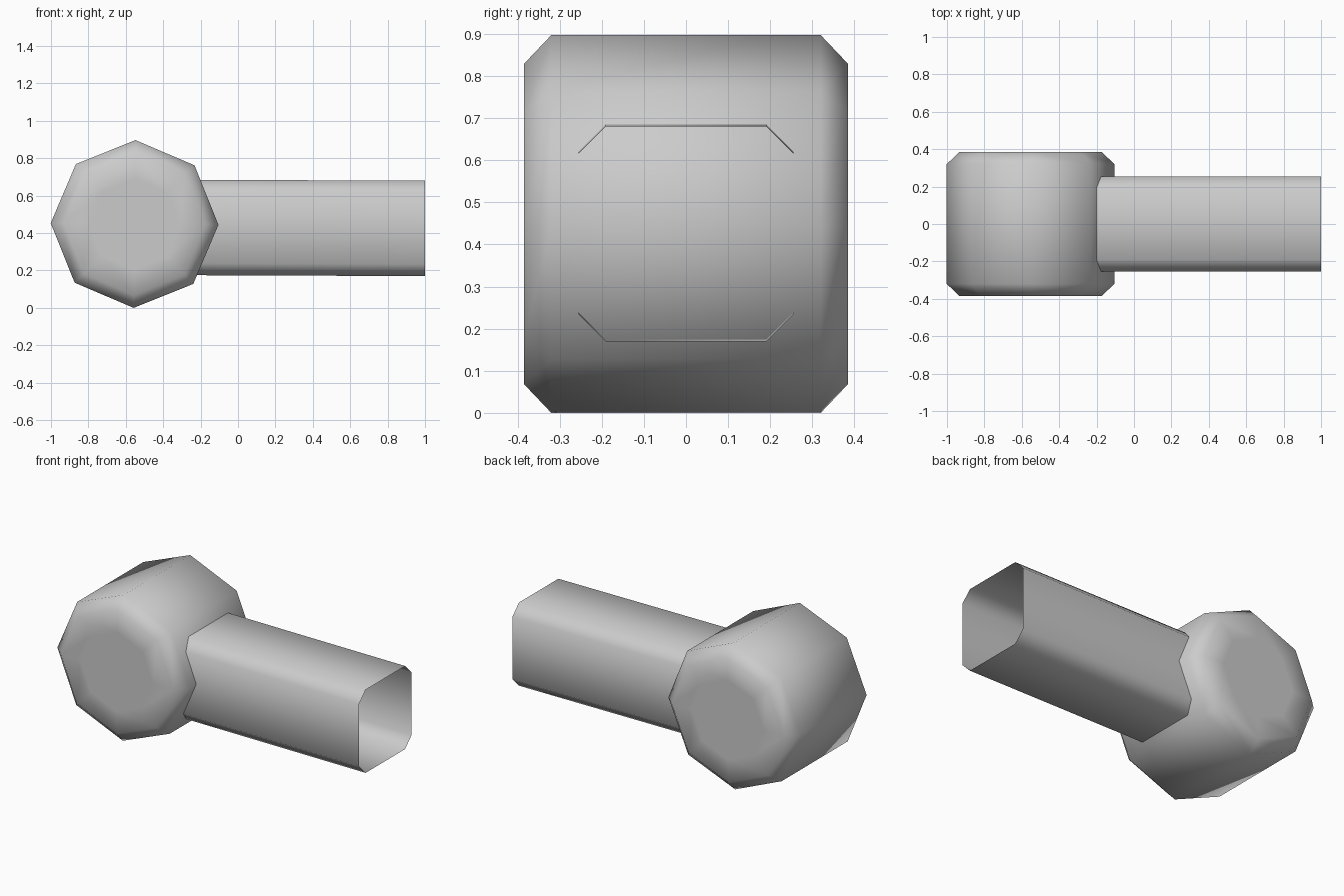
import bpy, bmesh, math

if "Cube" in bpy.data.objects:
    bpy.data.objects.remove(bpy.data.objects["Cube"])

TILT = math.radians(0.6)


def finish(bm, name):
    mesh = bpy.data.meshes.new(name)
    bm.to_mesh(mesh)
    bm.free()
    for p in mesh.polygons:
        p.use_smooth = True
    obj = bpy.data.objects.new(name, mesh)
    bpy.context.collection.objects.link(obj)
    return obj


def bridge(bm, a, b):
    n = len(a)
    for i in range(n):
        j = (i + 1) % n
        bm.faces.new((a[i], a[j], b[j], b[i]))


# Head: chamfered octagonal drum along y, with separate flat end discs
def octagon(bm, r, y):
    angles = [math.tau * i / 8 - TILT for i in range(8)]
    return [bm.verts.new((-0.553 + r * math.cos(a), y, 0.4485 + r * math.sin(a))) for a in angles]


bm = bmesh.new()
profile = [(0.243, -0.385), (0.38, -0.385), (0.4485, -0.32),
           (0.4485, 0.32), (0.38, 0.385), (0.243, 0.385)]
rings = [octagon(bm, r, y) for r, y in profile]
for a, b in zip(rings, rings[1:]):
    bridge(bm, a, b)
bm.faces.new(octagon(bm, 0.243, -0.385))
bm.faces.new(octagon(bm, 0.243, 0.385)[::-1])
for f in bm.faces:
    if f.normal.length == 0:
        f.normal_update()
bm.normal_update()
for f in bm.faces:
    c = f.calc_center_median()
    c.x += 0.553
    c.z -= 0.4485
    if f.normal.dot(c) < 0:
        f.normal_flip()
finish(bm, "head")

# Handle: open tube with chamfered square section, sunk into the head
bm = bmesh.new()
h, k = 0.255, 0.191
section = [(-k, -h), (k, -h), (h, -k), (h, k), (k, h), (-k, h), (-h, k), (-h, -k)]
ends = [[bm.verts.new((x, y, z + cz)) for y, z in section]
        for x, cz in ((-0.3, 0.430), (1.0, 0.425))]
bridge(bm, ends[1], ends[0])
bm.normal_update()
for f in bm.faces:
    c = f.calc_center_median()
    if f.normal.y * c.y + f.normal.z * (c.z - 0.4275) < 0:
        f.normal_flip()
finish(bm, "handle")
